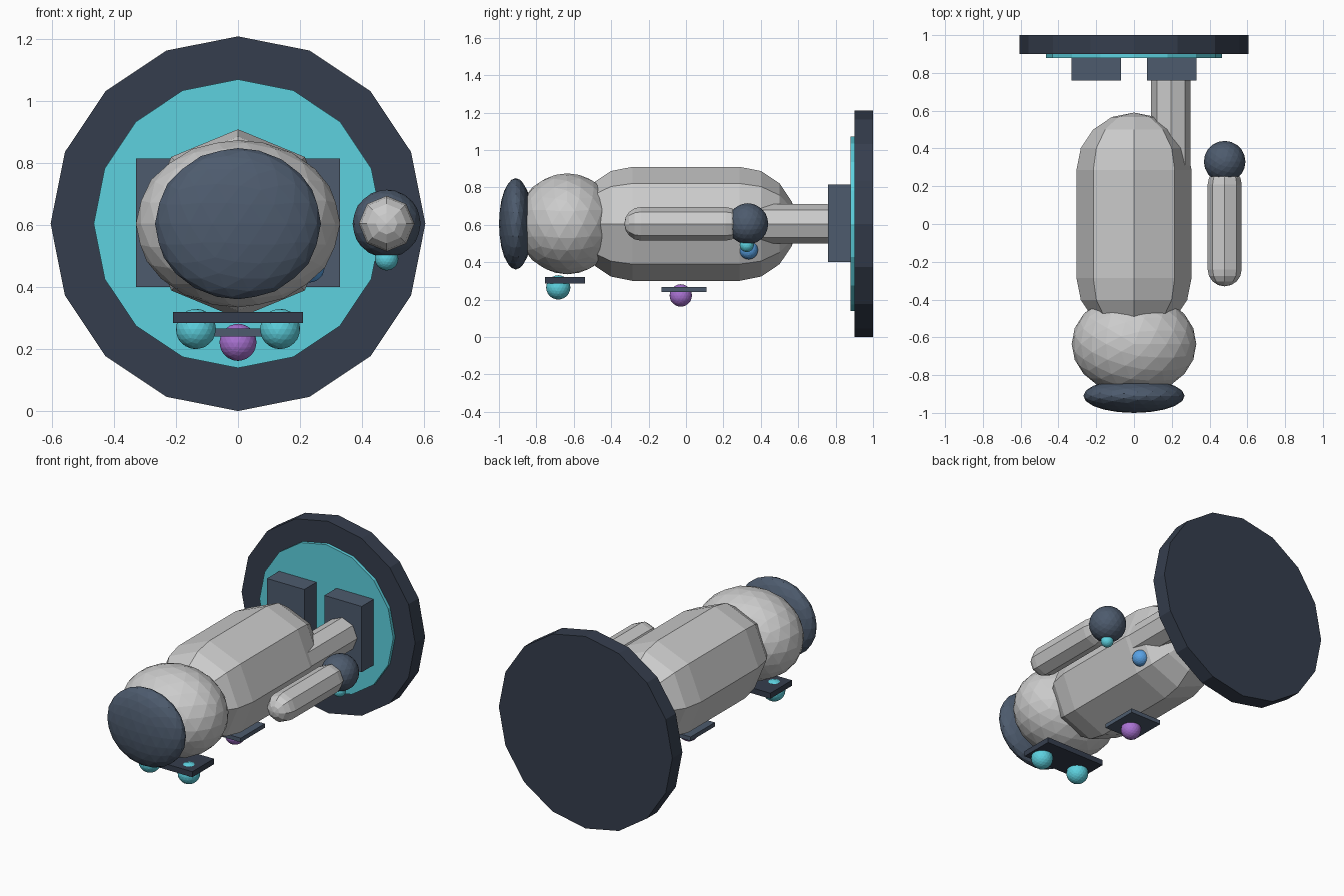
import bpy, bmesh, math
from mathutils import Matrix, Vector

if "Cube" in bpy.data.objects:
    bpy.data.objects.remove(bpy.data.objects["Cube"])

ZC = 0.605  # height of the long axis, which runs along y


def mat(name, r, g, b):
    m = bpy.data.materials.new(name)
    m.diffuse_color = (r, g, b, 1)
    m.use_nodes = True
    m.node_tree.nodes["Principled BSDF"].inputs["Base Color"].default_value = m.diffuse_color
    return m


DARK = mat("dark_slate", 0.036, 0.048, 0.075)
SLATE = mat("slate", 0.075, 0.105, 0.155)
CYAN = mat("cyan", 0.11, 0.64, 0.74)
PURPLE = mat("purple", 0.40, 0.17, 0.65)
BLUE = mat("blue", 0.10, 0.36, 0.78)


def finish(name, bm, m):
    bmesh.ops.recalc_face_normals(bm, faces=bm.faces)
    me = bpy.data.meshes.new(name)
    bm.to_mesh(me)
    bm.free()
    ob = bpy.data.objects.new(name, me)
    bpy.context.collection.objects.link(ob)
    if m:
        me.materials.append(m)
    return ob


def box(name, lo, hi, m=None):
    bm = bmesh.new()
    lo, hi = Vector(lo), Vector(hi)
    bmesh.ops.create_cube(bm, size=1, matrix=Matrix.Translation((lo + hi) / 2)
                          @ Matrix.Diagonal((hi - lo).to_4d()))
    return finish(name, bm, m)


def ball(name, loc, radii, m=None):
    bm = bmesh.new()
    bmesh.ops.create_icosphere(bm, subdivisions=3, radius=1,
                               matrix=Matrix.Translation(loc)
                               @ Matrix.Diagonal((*radii, 1)))
    return finish(name, bm, m)


def lathe(name, x, profile, sides, m=None):
    """Revolve (radius, y) points around an axis parallel to y."""
    bm = bmesh.new()
    rings = []
    for r, y in profile:
        if r < 1e-5:
            rings.append([bm.verts.new((x, y, ZC))] * sides)
        else:
            angs = [2 * math.pi * i / sides for i in range(sides)]
            rings.append([bm.verts.new((x + r * math.cos(a), y, ZC + r * math.sin(a)))
                          for a in angs])
    for a, b in zip(rings, rings[1:]):
        for i in range(sides):
            j = (i + 1) % sides
            bm.faces.new(list(dict.fromkeys((a[i], a[j], b[j], b[i]))))
    return finish(name, bm, m)


def disc(name, r, y0, y1, m):
    return lathe(name, 0, [(0, y0), (r, y0), (r, y1), (0, y1)], 16, m)


def capsule(name, x, r, y0, y1, steps=4):
    q = [math.pi / 2 * i / steps for i in range(steps + 1)]
    prof = [(r * math.sin(t), y0 + r - r * math.cos(t)) for t in q]
    prof += [(r * math.cos(t), y1 - r + r * math.sin(t)) for t in q]
    return lathe(name, x, prof, 8)


# Base disc and glowing inlay
disc("base_disc", 0.605, 0.90, 1.0, DARK)
disc("base_glow", 0.466, 0.88, 0.905, CYAN)

# Feet
for side, s in (("right", 1), ("left", -1)):
    x0, x1 = sorted((s * 0.07, s * 0.33))
    box(side + "_foot", (x0, 0.76, 0.40), (x1, 0.88, 0.815), SLATE)

# Body, single leg and single arm
capsule("body", 0, 0.305, -0.59, 0.59)
capsule("leg", 0.195, 0.105, 0.20, 0.86)
capsule("arm", 0.48, 0.09, -0.33, 0.30)

# Head and cap
ball("head", (0, -0.635, ZC), (0.33, 0.27, 0.27))
ball("head_cap", (0, -0.91, ZC), (0.268, 0.09, 0.244), SLATE)

# Hand and its lights
ball("hand", (0.48, 0.33, ZC), (0.11, 0.11, 0.11), SLATE)
ball("hand_light", (0.48, 0.325, 0.492), (0.038, 0.038, 0.038), CYAN)
ball("hip_light", (0.23, 0.335, 0.465), (0.05, 0.05, 0.05), BLUE)

# Face plate with eyes
box("face_plate", (-0.21, -0.755, 0.285), (0.21, -0.54, 0.32), DARK)
for side, s in (("right", 1), ("left", -1)):
    ball(side + "_eye", (s * 0.136, -0.683, 0.265), (0.065, 0.065, 0.065), CYAN)

# Chest plate with light
box("chest_plate", (-0.11, -0.13, 0.24), (0.11, 0.11, 0.266), SLATE)
ball("chest_light", (0, -0.028, 0.222), (0.06, 0.06, 0.06), PURPLE)
